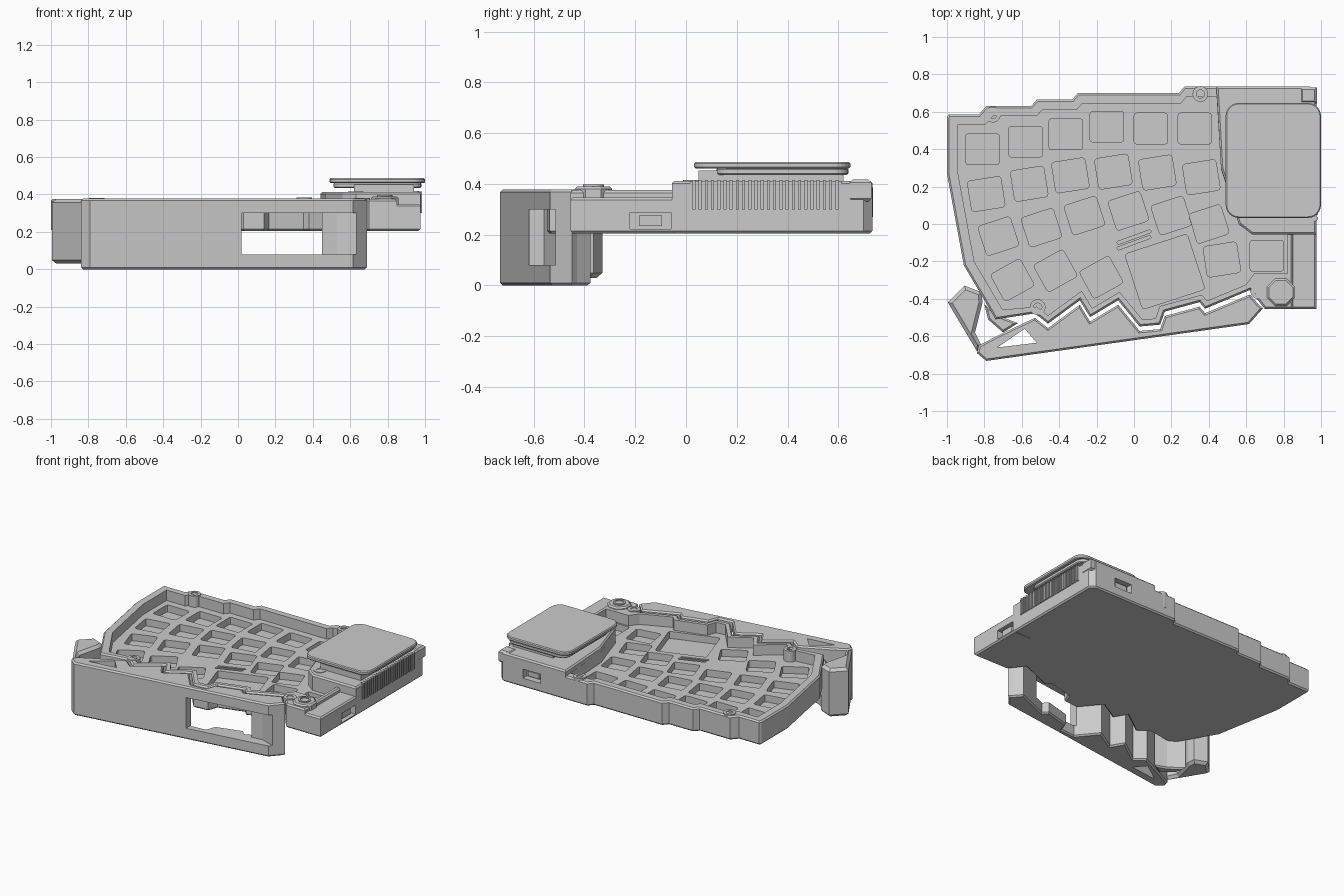
import bpy, bmesh
from math import cos, sin, radians, pi
from mathutils import Vector

if "Cube" in bpy.data.objects:
    bpy.data.objects.remove(bpy.data.objects["Cube"], do_unlink=True)

grey = bpy.data.materials.new("matte_grey")
grey.use_nodes = True
COLOUR = (0.6, 0.6, 0.6, 1)
grey.diffuse_color = COLOUR
grey.node_tree.nodes["Principled BSDF"].inputs["Base Color"].default_value = COLOUR


# ---- helpers
def loop(bm, pts, z):
    return [bm.verts.new((x, y, z)) for x, y in pts]


def wall(bm, a, b):
    n = len(a)
    return [bm.faces.new((a[i], a[(i + 1) % n], b[(i + 1) % n], b[i])) for i in range(n)]


def fill(bm, loops):
    """Flat face bounded by the first loop, with the other loops as holes."""
    edges = []
    for ring in loops:
        for v, w in zip(ring, ring[1:] + ring[:1]):
            edges.append(bm.edges.get((v, w)) or bm.edges.new((v, w)))
    bmesh.ops.triangle_fill(bm, use_beauty=True, edges=edges, normal=(0, 0, 1))


def add_prism(bm, pts, z0, z1, bevel=0, sink=0, lip=0.015):
    lo, hi = loop(bm, pts, z0), loop(bm, pts, z1)
    faces = [bm.faces.new(lo[::-1]), bm.faces.new(hi)] + wall(bm, lo, hi)
    bmesh.ops.recalc_face_normals(bm, faces=faces)
    if sink:
        top = faces[1]
        bmesh.ops.inset_individual(bm, faces=[top], thickness=lip)
        ring = bmesh.ops.extrude_discrete_faces(bm, faces=[top])["faces"][0]
        bmesh.ops.translate(bm, vec=(0, 0, -sink), verts=ring.verts)
    if bevel:
        rims = list({e for f in faces[:2] for e in f.edges})
        bmesh.ops.bevel(bm, geom=rims, offset=bevel, segments=1,
                        affect='EDGES', clamp_overlap=True)


def finish(name, bm):
    mesh = bpy.data.meshes.new(name)
    bm.to_mesh(mesh)
    bm.free()
    obj = bpy.data.objects.new(name, mesh)
    mesh.materials.append(grey)
    bpy.context.collection.objects.link(obj)
    return obj


def prism(name, pts, z0, z1, **kw):
    bm = bmesh.new()
    add_prism(bm, pts, z0, z1, **kw)
    return finish(name, bm)


def rect(x0, x1, y0, y1):
    return [(x0, y0), (x1, y0), (x1, y1), (x0, y1)]


def box(name, x0, x1, y0, y1, z0, z1, **kw):
    return prism(name, rect(x0, x1, y0, y1), z0, z1, **kw)


def ngon(x, y, r, n=24):
    return [(x + r * cos(2 * pi * (i + .5) / n), y + r * sin(2 * pi * (i + .5) / n))
            for i in range(n)]


def rounded(x, y, w, h, r, turn=0, seg=2):
    pts = []
    for q, (sx, sy) in enumerate([(1, 1), (-1, 1), (-1, -1), (1, -1)]):
        for k in range(seg + 1):
            a = (q + k / seg) * pi / 2
            pts.append((sx * (w / 2 - r) + r * cos(a), sy * (h / 2 - r) + r * sin(a)))
    c, s = cos(radians(turn)), sin(radians(turn))
    return [(x + c * u - s * v, y + s * u + c * v) for u, v in pts]


def inset(pts, d):
    out = []
    for i, p in enumerate(pts):
        p, a, b = Vector(p), Vector(pts[i - 1]), Vector(pts[(i + 1) % len(pts)])
        e, f = (p - a).normalized(), (b - p).normalized()
        n, m = Vector((-e.y, e.x)), Vector((-f.y, f.x))
        out.append(tuple(p + d * (n + m) / (1 + n.dot(m))))
    return out


def cut(obj, cutter):
    cutter.hide_render = True
    mod = obj.modifiers.new("cut", 'BOOLEAN')
    mod.operation, mod.solver, mod.object = 'DIFFERENCE', 'EXACT', cutter
    bpy.context.view_layer.objects.active = obj
    bpy.ops.object.modifier_apply(modifier=mod.name)
    bpy.data.objects.remove(cutter, do_unlink=True)


# ---- shared outlines
zigzag = [(-.72, -.58), (-.53, -.49), (-.46, -.545), (-.29, -.42), (-.235, -.51),
          (-.085, -.42), (.03, -.56), (.14, -.55), (.165, -.48), (.35, -.43),
          (.38, -.465), (.62, -.365)]
back = [(.27, .735), (.24, .7), (-.3, .7), (-.33, .665), (-.52, .665), (-.55, .63),
        (-.79, .63), (-.83, .585)]
left = [(-1, .27), (-.91, -.22), (-.74, -.51)]
front = [(x, y + .012) for x, y in zigzag[1:]]
case_outline = front + [(.7, -.455), (.85, -.455), (.85, -.03), (.67, -.03), (.6, .015),
                        (.505, .3), (.48, .735)] + back + [(-.99, .585), (-1, .57)] + left
well_outline = inset(front + [(.66, -.3), (.855, -.3), (.855, -.02), (.65, -.02),
                              (.595, .015), (.5, .3), (.475, .713)]
                     + [(x * .975, y * .97) for x, y in back + [(-1, .585)] + left], .035)

# ---- key openings: turn per row, centres
rows = [
    (0, [(-.81, .4), (-.58, .44), (-.365, .48), (-.145, .52), (.09, .51), (.325, .51)]),
    (9, [(-.79, .16), (-.56, .215), (-.34, .26), (-.11, .28), (.125, .275), (.36, .25)]),
    (18, [(-.725, -.065), (-.495, -.02), (-.265, .045), (-.03, .07), (.2, .045), (.40, .0)]),
    (29, [(-.65, -.3), (-.42, -.25), (-.175, -.285)]),
    (9, [(.47, -.19)]),
    (0, [(.71, -.17)]),
]
pockets = [(rounded(x, y, .18, .165, .015, turn), .25) for turn, row in rows for x, y in row]
pockets.append((rounded(.165, -.255, .35, .31, .015, 18), .25))
pockets += [(rounded(0, y, .19, .016, .006, 20), .27) for y in (-.1, -.07)]

# ---- main case: one skin from the underside, over the rim, into the key wells
bm = bmesh.new()
chamfered = inset(case_outline, .01)
skin = [loop(bm, pts, z) for pts, z in [(chamfered, .205), (case_outline, .215),
                                        (case_outline, .365), (chamfered, .375)]]
for a, b in zip(skin, skin[1:]):
    wall(bm, a, b)
fill(bm, skin[:1])
well_top, well_floor = loop(bm, well_outline, .375), loop(bm, well_outline, .30)
fill(bm, [skin[-1], well_top])
wall(bm, well_top, well_floor)
mouths = []
for pts, z in pockets:
    mouth, base = loop(bm, pts, .30), loop(bm, pts, z)
    wall(bm, mouth, base)
    bm.faces.new(base)
    mouths.append(mouth)
fill(bm, [well_floor] + mouths)
bmesh.ops.recalc_face_normals(bm, faces=bm.faces)
finish("case", bm)

# ---- lower thumb block with a side port
thumb = box("thumb_block", .82, .975, -.455, -.04, .205, .347, bevel=.01)
cut(thumb, box("side_port_cutter", .93, 1.1, -.22, -.06, .222, .288))
box("side_connector", .92, .96, -.185, -.095, .235, .275)

# ---- screw bosses and knob
for i, (x, y, z) in enumerate([(-.755, .585, .38), (.355, .695, .385), (-.515, -.445, .378),
                               (.665, -.36, .38), (.63, .03, .416)]):
    prism(f"screw_boss_{i + 1}", ngon(x, y, .042), .27, z, sink=.03, lip=.02)
prism("knob", ngon(.785, -.365, .08, 8), .29, .39, bevel=.01)
prism("knob_cap", ngon(.785, -.365, .042), .38, .397, sink=.008, lip=.012)

# ---- controller housing with ribbed side and rear port
housing = prism("controller_housing",
                [(.44, .735), (.465, .3), (.56, 0), (.63, -.055), (.975, -.055),
                 (.975, .7), (.94, .735)], .205, .412, bevel=.01)
cut(housing, box("rear_port_cutter", .64, .78, .69, .8, .27, .335))
box("rear_connector", .665, .755, .66, .715, .285, .32)
box("rear_corner_block", .89, .978, .645, .73, .33, .418, bevel=.012)
box("side_panel", .95, .978, .015, .612, .3, .412)
bm = bmesh.new()
for i in range(24):
    y = .025 + i * .0245
    add_prism(bm, rect(.96, .984, y, y + .012), .3, .416)
finish("side_ribs", bm)

# ---- touch pad on its stand
box("pad_stand", .62, .94, .05, .62, .40, .452)
prism("pad_base", rounded(.745, .38, .47, .52, .06, seg=6), .435, .463, bevel=.006)
prism("pad_top", rounded(.745, .34, .51, .615, .07, seg=6), .46, .487, bevel=.006)

# ---- palm rest with a window and a triangular opening
rest_back = [(x, y - .012) for x, y in reversed(zigzag)]
rest = prism("palm_rest", [(-.84, -.69), (-.79, -.732), (.615, -.535), (.69, -.45),
                           (.665, -.43)] + rest_back + [(-.83, -.65)],
             0, .378, bevel=.01)
cut(rest, box("window_cutter", .02, .45, -.9, -.2, .08, .30))
slope = lambda x, d: -.535 + (x - .615) * .14 + d
cut(rest, prism("pocket_cutter", [(.40, -.9), (.64, -.9), (.64, slope(.64, .015)),
                                  (.53, slope(.53, .07)), (.40, slope(.40, .07))], .08, .30))
cut(rest, prism("triangle_cutter", [(-.73, -.66), (-.52, -.635), (-.585, -.56)], -.1, .5))

# ---- outrigger foot and its link
prism("side_foot", [(-.995, -.42), (-.84, -.68), (-.815, -.65), (-.85, -.58),
                    (-.81, -.42), (-.815, -.365), (-.905, -.33)], .03, .375, bevel=.04)
prism("foot_link", [(-.80, -.43), (-.78, -.51), (-.70, -.58), (-.62, -.53), (-.70, -.5)],
      0, .3, bevel=.01)
